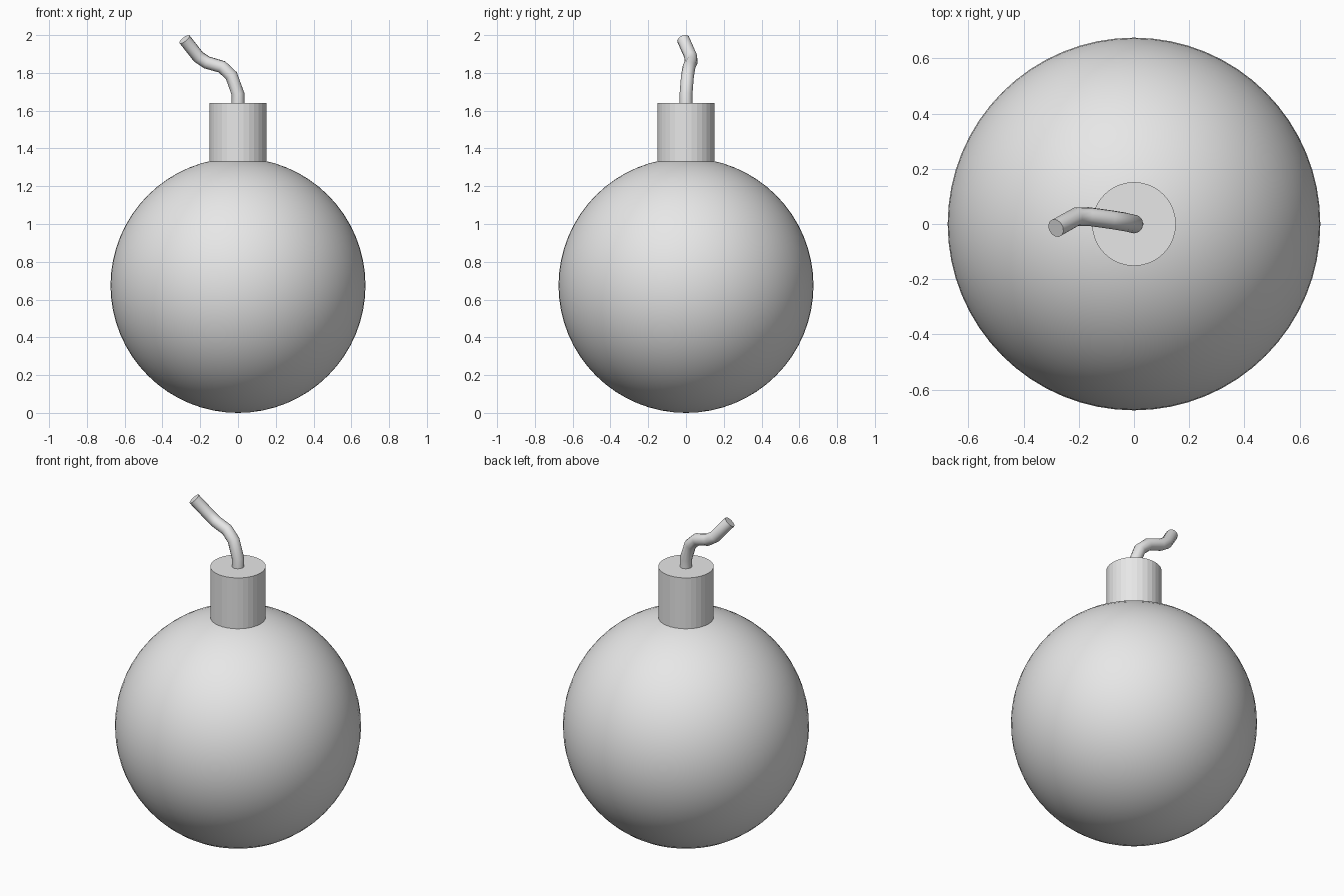
import bpy
import math

cube = bpy.data.objects.get("Cube")
if cube:
    bpy.data.objects.remove(cube, do_unlink=True)

# Single pale grey material
grey = bpy.data.materials.new("pale_grey")
grey.use_nodes = True
colour = (0.8, 0.8, 0.8, 1)
grey.diffuse_color = colour
for node in grey.node_tree.nodes:
    if node.type == 'BSDF_PRINCIPLED':
        node.inputs["Base Color"].default_value = colour


def finish(name):
    part = bpy.context.object
    part.name = name
    part.data.materials.clear()
    part.data.materials.append(grey)
    return part


# Round smooth body
RADIUS = 0.675
bpy.ops.mesh.primitive_uv_sphere_add(segments=64, ring_count=32, radius=RADIUS,
                                     location=(0, 0, RADIUS))
finish("round_body")
bpy.ops.object.shade_smooth()

# Faceted neck, sunk slightly into the body
bottom, top = 1.28, 1.64
bpy.ops.mesh.primitive_cylinder_add(vertices=32, radius=0.152, depth=top - bottom,
                                    location=(0, 0, (bottom + top) / 2))
finish("neck")

# Bent fuse swept along a short path
path = [(0, 0, 1.6), (0, 0, 1.688), (-0.035, 0.008, 1.785),
        (-0.085, 0.016, 1.832), (-0.165, 0.027, 1.855),
        (-0.21, 0.026, 1.885), (-0.283, -0.015, 1.978)]
curve = bpy.data.curves.new("fuse", 'CURVE')
curve.dimensions = '3D'
curve.bevel_depth = 0.034
curve.bevel_resolution = 4
curve.use_fill_caps = True
spline = curve.splines.new('POLY')
spline.points.add(len(path) - 1)
for point, co in zip(spline.points, path):
    point.co = (*co, 1)
fuse = bpy.data.objects.new("fuse", curve)
bpy.context.collection.objects.link(fuse)
bpy.ops.object.select_all(action='DESELECT')
fuse.select_set(True)
bpy.context.view_layer.objects.active = fuse
bpy.ops.object.convert(target='MESH')
finish("fuse")
bpy.ops.object.shade_smooth_by_angle(angle=math.radians(32))
